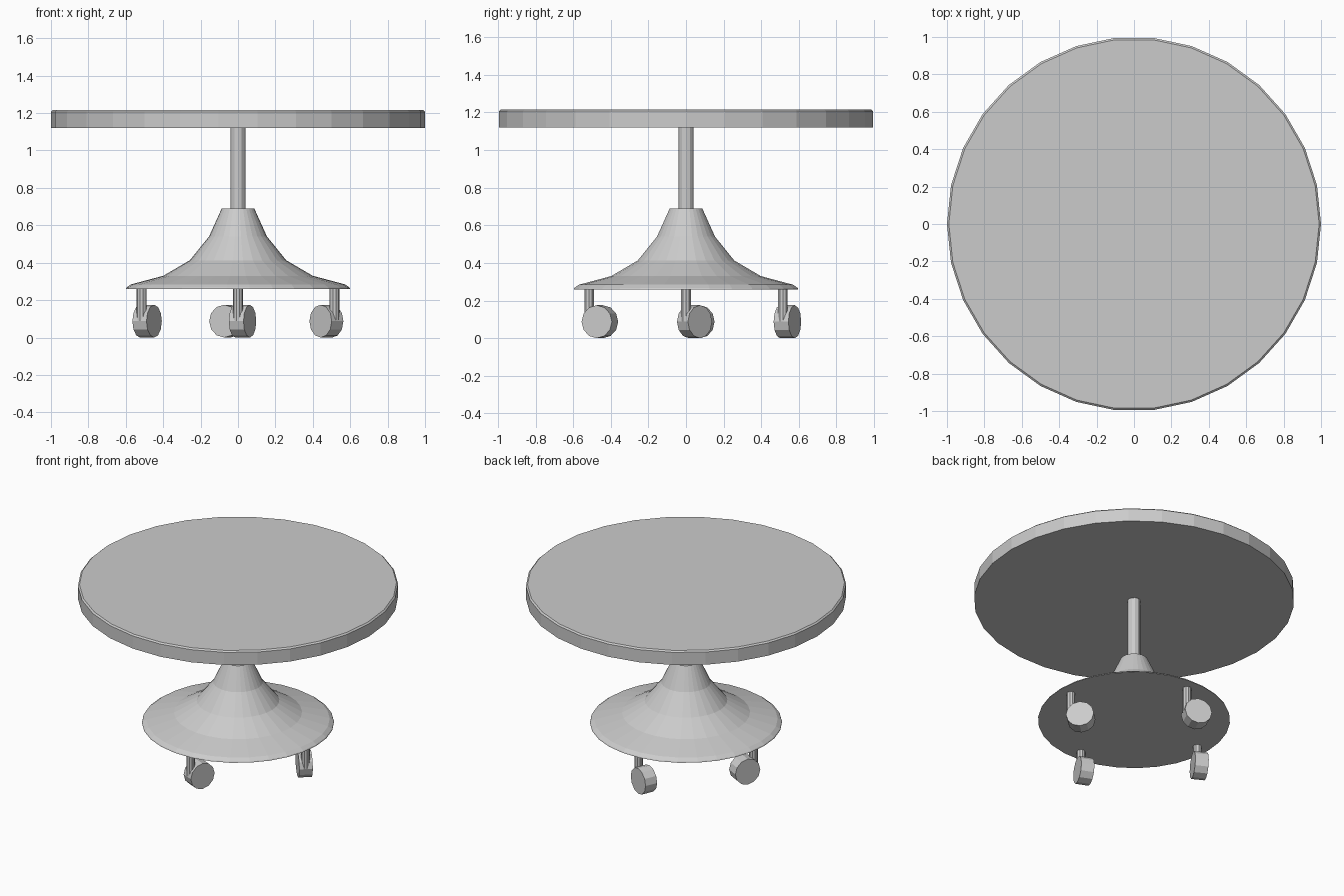
import bpy
from math import cos, sin, pi, radians
from mathutils import Matrix, Vector

if "Cube" in bpy.data.objects:
    bpy.data.objects.remove(bpy.data.objects["Cube"])


def lathe(name, profile, sides, matrix=Matrix()):
    """Closed solid of revolution from (radius, z) points, bottom to top."""
    verts = [matrix @ Vector((r * cos(2 * pi * i / sides), r * sin(2 * pi * i / sides), z))
             for r, z in profile for i in range(sides)]
    faces = [tuple(reversed(range(sides)))]
    for k in range(len(profile) - 1):
        a, b = k * sides, (k + 1) * sides
        for i in range(sides):
            j = (i + 1) % sides
            faces.append((a + i, a + j, b + j, b + i))
    last = (len(profile) - 1) * sides
    faces.append(tuple(range(last, last + sides)))
    mesh = bpy.data.meshes.new(name)
    mesh.from_pydata(verts, [], faces)
    obj = bpy.data.objects.new(name, mesh)
    bpy.context.collection.objects.link(obj)
    return obj


# Round top with a slightly chamfered upper rim
lathe("table_top", [(1.0, 1.12), (1.0, 1.207), (0.99, 1.216)], 30)

# Central column
lathe("column", [(0.04, 0.6), (0.04, 1.12)], 12)

# Flared bell-shaped base
lathe("base", [(0.60, 0.26), (0.597, 0.267), (0.573, 0.284), (0.40, 0.33),
               (0.258, 0.413), (0.155, 0.54), (0.087, 0.69)], 30)

# Casters: stem position and the direction each wheel trails
WHEEL_R, WHEEL_W, TRAIL, STEM = 0.0875, 0.085, 0.062, 0.515
casters = {
    "front": (0, -STEM, 67),
    "left": (-STEM, 0, 62),
    "back": (0, STEM, 157),
    "right": (STEM, 0, 133),
}
for side, (x, y, angle) in casters.items():
    lathe(side + "_caster_stem", [(0.027, 0.088), (0.027, 0.262)], 10,
          Matrix.Translation((x, y, 0)))
    a = radians(angle)
    place = (Matrix.Translation((x + TRAIL * cos(a), y + TRAIL * sin(a), WHEEL_R))
             @ Matrix.Rotation(a, 4, 'Z') @ Matrix.Rotation(pi / 2, 4, 'X'))
    lathe(side + "_caster_wheel",
          [(WHEEL_R, -WHEEL_W / 2), (WHEEL_R, WHEEL_W / 2)], 12, place)
